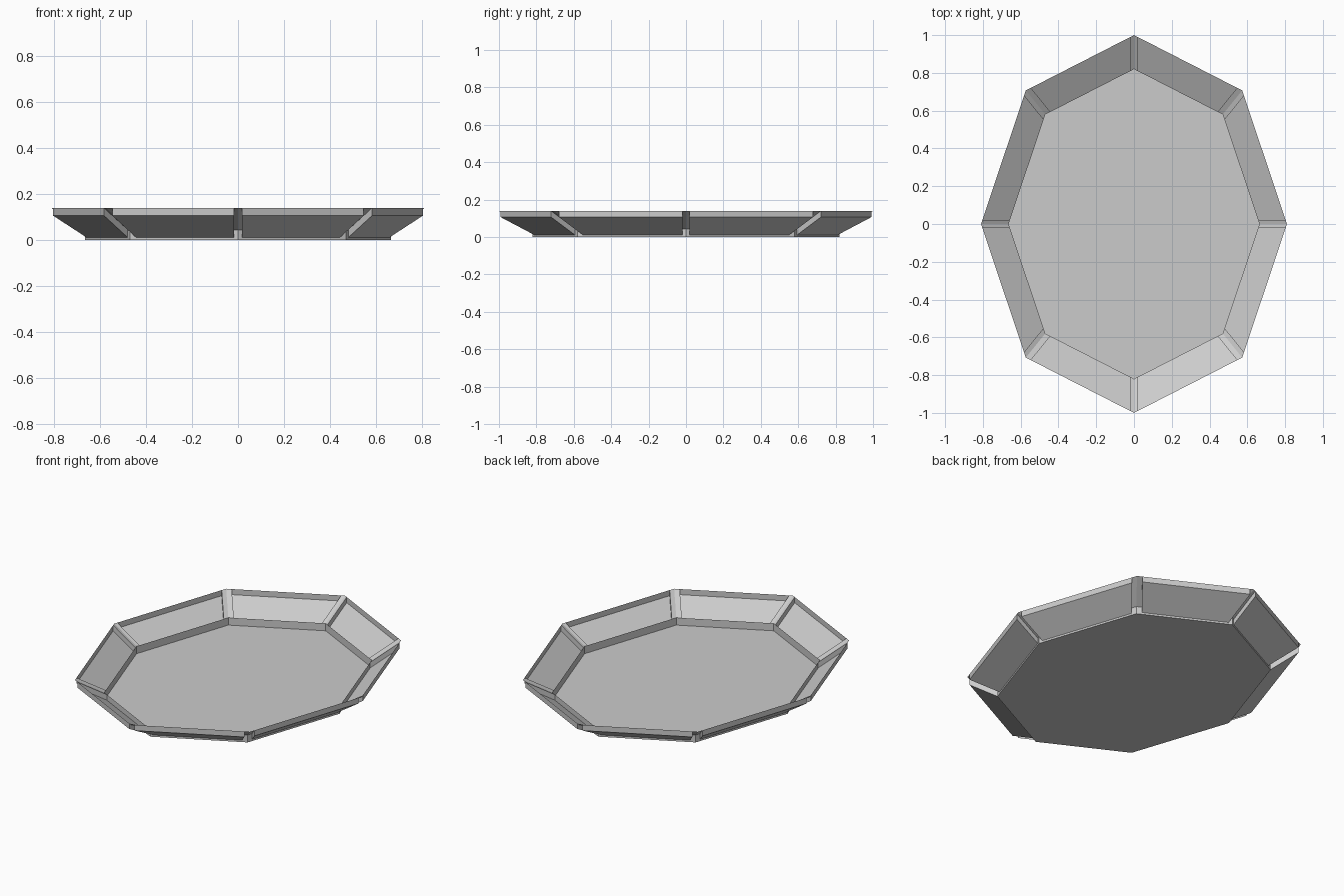
import bpy, bmesh
from math import cos, sin, pi
from mathutils import Vector

cube = bpy.data.objects.get("Cube")
if cube:
    bpy.data.objects.remove(cube, do_unlink=True)

SIDES = 8
WIDTH = 0.81          # x radius, the y radius is 1
FLOOR = 0.82          # floor size relative to the rim
RIM_Z, LIP_Z = 0.139, 0.044
DROP = Vector((0, 0, -0.033))

grey = bpy.data.materials.new("plain grey")
grey.use_nodes = True
grey.diffuse_color = (0.6, 0.6, 0.6, 1)
grey.node_tree.nodes["Principled BSDF"].inputs["Base Color"].default_value = (0.6, 0.6, 0.6, 1)


def corner(i, scale, z):
    a = 2 * pi * i / SIDES
    return Vector((WIDTH * scale * cos(a), scale * sin(a), z))


def gap(i):
    # half width of a rib, wider at the diagonal corners
    return 0.03 if i % 2 else 0.02


def along(i, j, scale, z):
    # point beside corner i on the edge towards corner j
    a, b = corner(i, scale, z), corner(j, scale, z)
    return a + (b - a).normalized() * gap(i)


def build(name, faces):
    bm = bmesh.new()
    for points in faces:
        bm.faces.new([bm.verts.new(p) for p in points])
    bmesh.ops.remove_doubles(bm, verts=bm.verts, dist=0.0001)
    mesh = bpy.data.meshes.new(name)
    bm.to_mesh(mesh)
    bm.free()
    mesh.materials.append(grey)
    ob = bpy.data.objects.new(name, mesh)
    bpy.context.collection.objects.link(ob)
    return ob


# Floor with its low upright edge
floor = [[corner(i, FLOOR, 0) for i in range(SIDES)]]
for i in range(SIDES):
    floor.append([corner(i + 1, FLOOR, 0), corner(i, FLOOR, 0),
                  corner(i, FLOOR, LIP_Z), corner(i + 1, FLOOR, LIP_Z)])
build("tray_floor", floor)

# Raised ribs, one strip on each side of every corner
ribs = []
for i in range(SIDES):
    low, high = corner(i, FLOOR, LIP_Z), corner(i, 1, RIM_Z)
    ribs.append([low, high, along(i, i + 1, 1, RIM_Z), along(i, i + 1, FLOOR, LIP_Z)])
    ribs.append([high, low, along(i, i - 1, FLOOR, LIP_Z), along(i, i - 1, 1, RIM_Z)])
build("corner_ribs", ribs)

# Sunken wall panels with upright rim band and end walls
panels = []
for i in range(SIDES):
    j = i + 1
    a, b = along(i, j, FLOOR, LIP_Z), along(j, i, FLOOR, LIP_Z)
    c, d = along(j, i, 1, RIM_Z), along(i, j, 1, RIM_Z)
    a2, b2, c2, d2 = [p + DROP for p in (a, b, c, d)]
    panels += [[d2, c2, b2, a2], [c2, d2, d, c], [d2, a2, a, d], [b2, c2, c, b]]
build("wall_panels", panels)
